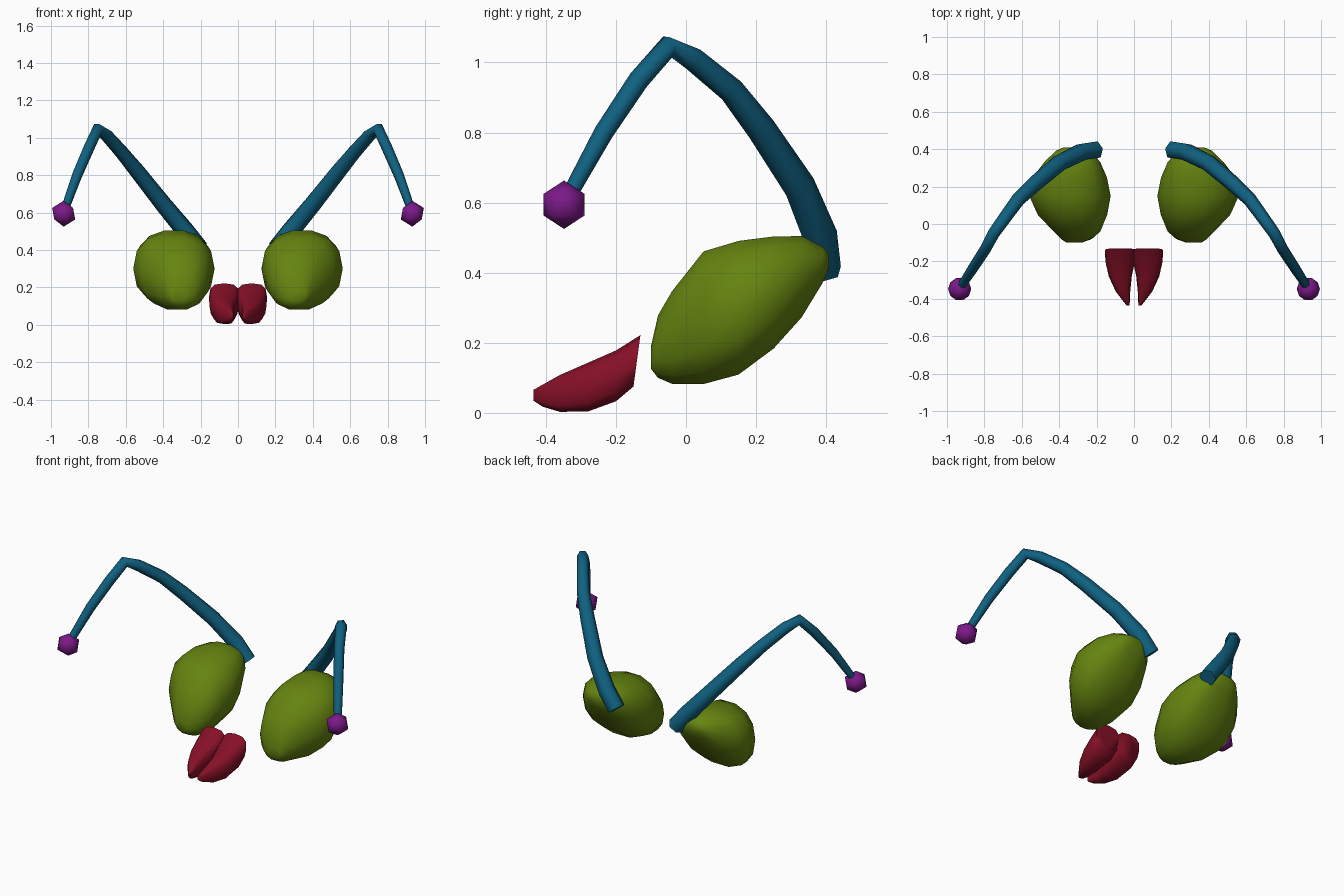
import bpy, bmesh, math
from mathutils import Vector

if "Cube" in bpy.data.objects:
    bpy.data.objects.remove(bpy.data.objects["Cube"])


def material(name, color):
    m = bpy.data.materials.new(name)
    m.diffuse_color = (*color, 1)
    m.use_nodes = True
    m.node_tree.nodes["Principled BSDF"].inputs["Base Color"].default_value = m.diffuse_color
    return m


def finish(name, bm, mat, angle):
    # smooth shading with sharp edges, mirrored to the other side
    bmesh.ops.recalc_face_normals(bm, faces=bm.faces)
    for f in bm.faces:
        f.smooth = True
    me = bpy.data.meshes.new(name)
    bm.to_mesh(me)
    bm.free()
    me.set_sharp_from_angle(angle=math.radians(angle))
    me.materials.append(mat)
    ob = bpy.data.objects.new(name, me)
    bpy.context.collection.objects.link(ob)
    mir = ob.modifiers.new("Mirror", 'MIRROR')
    mir.use_mirror_merge = False
    return ob


def loft(name, rings, mat, angle):
    bm = bmesh.new()
    loops = [[bm.verts.new(p) for p in r] for r in rings]
    n = len(loops[0])
    for a, b in zip(loops, loops[1:]):
        for i in range(n):
            j = (i + 1) % n
            bm.faces.new((a[i], a[j], b[j], b[i]))
    bm.faces.new(loops[0])
    bm.faces.new(loops[-1])
    return finish(name, bm, mat, angle)


def section(y, xlo, xhi, zlo, zhi, n, power, slant=0):
    # rounded cross-section across y; slant shifts the bottom forward
    pts = []
    for i in range(n):
        a = 2 * math.pi * i / n
        c, s = math.cos(a), math.sin(a)
        c = math.copysign(abs(c) ** (2 / power), c)
        s = math.copysign(abs(s) ** (2 / power), s)
        pts.append(((xlo + xhi) / 2 + c * (xhi - xlo) / 2,
                    y - slant * (1 - s) / 2,
                    (zlo + zhi) / 2 + s * (zhi - zlo) / 2))
    return pts


green = material("eye_green", (0.13, 0.23, 0.005))
blue = material("antenna_blue", (0.005, 0.12, 0.22))
purple = material("tip_purple", (0.2, 0.01, 0.25))
red = material("mouth_red", (0.24, 0.005, 0.02))

# large bulging eyes: y, x range, z range
eye = [(-0.10, 0.28, 0.36, 0.125, 0.19), (-0.08, 0.225, 0.39, 0.098, 0.28),
       (-0.04, 0.18, 0.43, 0.08, 0.35), (0.05, 0.143, 0.515, 0.078, 0.465),
       (0.15, 0.125, 0.56, 0.105, 0.495), (0.25, 0.145, 0.54, 0.18, 0.507),
       (0.33, 0.18, 0.48, 0.27, 0.507), (0.39, 0.23, 0.42, 0.37, 0.475),
       (0.408, 0.29, 0.38, 0.41, 0.455)]
loft("eyes", [section(*s, 14, 2.3) for s in eye], green, 80)

# two mouth lobes, joined at the back and split at the front
lobe = [(-0.20, -0.005, 0.153, 0.033, 0.178), (-0.28, 0.012, 0.135, 0.004, 0.143),
        (-0.36, 0.02, 0.098, 0.003, 0.108), (-0.41, 0.022, 0.06, 0.018, 0.08),
        (-0.435, 0.024, 0.04, 0.035, 0.066)]
rings = [section(-0.13, -0.008, 0.155, 0.075, 0.222, 12, 2.9, 0.02)]
rings += [section(*s, 12, 2.9) for s in lobe]
loft("mouth", rings, red, 60)

# bent, tapering antennae: centre point and radius
path = [(0.205, 0.395, 0.405, 0.05), (0.28, 0.385, 0.50, 0.05),
        (0.40, 0.325, 0.645, 0.046), (0.53, 0.215, 0.81, 0.042),
        (0.62, 0.13, 0.92, 0.037), (0.70, 0.02, 1.01, 0.034),
        (0.75, -0.05, 1.047, 0.032), (0.795, -0.135, 0.95, 0.03),
        (0.86, -0.235, 0.80, 0.028), (0.932, -0.345, 0.60, 0.022)]
centres = [Vector(p[:3]) for p in path]
normal = Vector((0.75, 0.66, 0))
rings = []
for i, c in enumerate(centres):
    t = (centres[min(i + 1, len(path) - 1)] - centres[max(i - 1, 0)]).normalized()
    u = (normal - t * normal.dot(t)).normalized()
    v = t.cross(u)
    rings.append([c + path[i][3] * (u * math.cos(k * math.pi / 3) + v * math.sin(k * math.pi / 3))
                  for k in range(6)])
loft("antennae", rings, blue, 70)

# low-poly knobs on the antenna ends
bm = bmesh.new()
bmesh.ops.create_icosphere(bm, subdivisions=1, radius=0.069)
bmesh.ops.translate(bm, verts=bm.verts, vec=(0.932, -0.348, 0.594))
finish("antenna_tips", bm, purple, 80)
